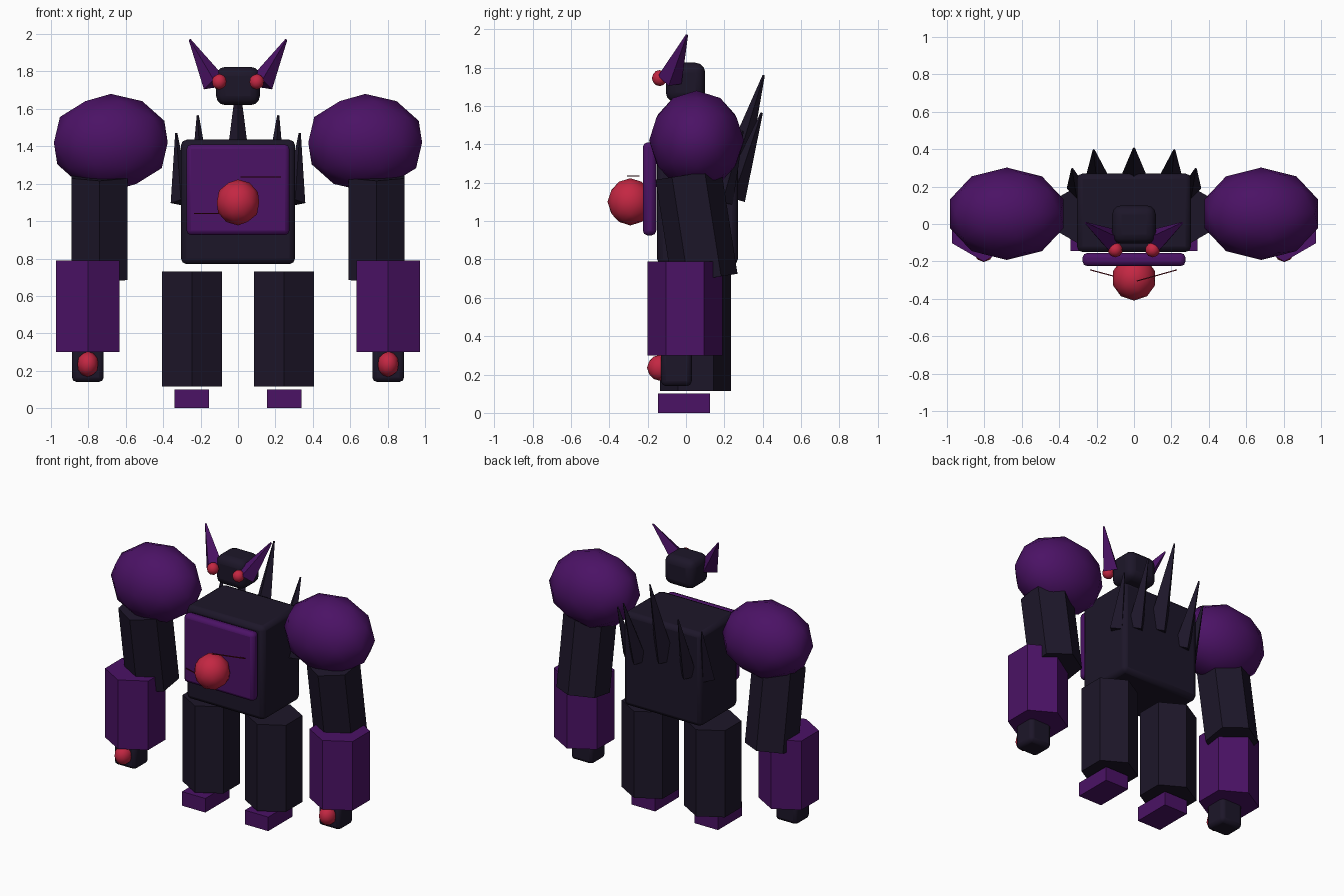
import bpy
from math import radians
from mathutils import Vector

if "Cube" in bpy.data.objects:
    bpy.data.objects.remove(bpy.data.objects["Cube"])


def material(name, rgb):
    m = bpy.data.materials.new(name)
    m.diffuse_color = (*rgb, 1)
    m.use_nodes = True
    m.node_tree.nodes["Principled BSDF"].inputs["Base Color"].default_value = m.diffuse_color
    return m


DARK = material("dark_plate", (0.012, 0.008, 0.022))
PURPLE = material("purple_plate", (0.07, 0.006, 0.13))
RED = material("red_glow", (0.55, 0.02, 0.055))
MAROON = material("dark_red", (0.12, 0.004, 0.01))


def finish(name, mat, smooth=None):
    ob = bpy.context.object
    ob.name = name
    ob.data.materials.append(mat)
    if smooth:
        bpy.ops.object.shade_smooth_by_angle(angle=radians(smooth))
    return ob


def box(name, mat, lo, hi, bevel=0, segments=2):
    lo, hi = Vector(lo), Vector(hi)
    bpy.ops.mesh.primitive_cube_add(size=1, location=(lo + hi) / 2)
    bpy.context.object.scale = hi - lo
    bpy.ops.object.transform_apply(location=False, rotation=False, scale=True)
    ob = finish(name, mat, 40 if bevel else None)
    if bevel:
        m = ob.modifiers.new("bevel", 'BEVEL')
        m.width, m.segments = bevel, segments
    return ob


def ball(name, mat, loc, radii):
    bpy.ops.mesh.primitive_ico_sphere_add(subdivisions=2, radius=1, location=loc)
    bpy.context.object.scale = radii
    return finish(name, mat, 40)


def prism(name, mat, loc, r, depth, tilt=0):
    bpy.ops.mesh.primitive_cylinder_add(vertices=6, radius=r, depth=depth,
                                        location=loc, rotation=(tilt, 0, 0))
    return finish(name, mat)


def spike(name, mat, base, tip, r):
    base, tip = Vector(base), Vector(tip)
    d = tip - base
    bpy.ops.mesh.primitive_cone_add(vertices=4, radius1=r, radius2=0.006,
                                    depth=d.length, location=(base + tip) / 2)
    ob = finish(name, mat)
    ob.rotation_mode = 'QUATERNION'
    ob.rotation_quaternion = Vector((0, 0, 1)).rotation_difference(d)
    return ob


def bar(name, a, b):
    a, b = Vector(a), Vector(b)
    bpy.ops.mesh.primitive_cube_add(size=1, location=(a + b) / 2)
    ob = finish(name, MAROON)
    ob.scale = ((b - a).length, 0.006, 0.006)
    ob.rotation_mode = 'QUATERNION'
    ob.rotation_quaternion = Vector((1, 0, 0)).rotation_difference(b - a)


# Torso, chest plate, glowing core with thin streaks
box("torso", DARK, (-.305, -.15, .77), (.305, .27, 1.435), .03)
box("chest_plate", PURPLE, (-.275, -.225, .925), (.275, -.155, 1.41), .025)
ball("chest_core", RED, (0, -.29, 1.1), (.119, .119, .123))
bar("core_streak_right", (.015, -.305, 1.235), (.23, -.245, 1.235))
bar("core_streak_left", (-.01, -.305, 1.04), (-.235, -.245, 1.04))

# Head
box("head", DARK, (-.117, -.105, 1.62), (.117, .1, 1.825), .05, 3)

# Central back spine
spike("back_spike_centre", DARK, (0, .23, 1.18), (0, .405, 1.76), .08)

# Paired parts
for s, side in ((-1, "left"), (1, "right")):
    spike("horn_" + side, PURPLE, (s*.125, -.085, 1.735), (s*.258, .005, 1.97), .065)
    ball("eye_" + side, RED, (s*.1, -.138, 1.745), (.04, .04, .042))
    spike("back_spike_" + side, DARK, (s*.195, .245, 1.12), (s*.215, .395, 1.565), .065)
    spike("side_spike_" + side, DARK, (s*.305, .19, 1.1), (s*.33, .295, 1.47), .055)
    ball("shoulder_" + side, PURPLE, (s*.68, .055, 1.42), (.32, .247, .26))
    prism("upper_arm_" + side, DARK, (s*.74, .055, .97), .173, .55, .155)
    prism("forearm_" + side, PURPLE, (s*.803, -.005, .545), .196, .49)
    box("fist_" + side, DARK, (s*.803-.085, -.13, .14), (s*.803+.085, .03, .34), .025)
    ball("knuckle_gem_" + side, RED, (s*.803, -.135, .235), (.058, .068, .068))
    prism("leg_" + side, DARK, (s*.245, .05, .4225), .185, .615)
    box("foot_" + side, PURPLE, (s*.247-.092, -.145, 0), (s*.247+.092, .125, .1))
